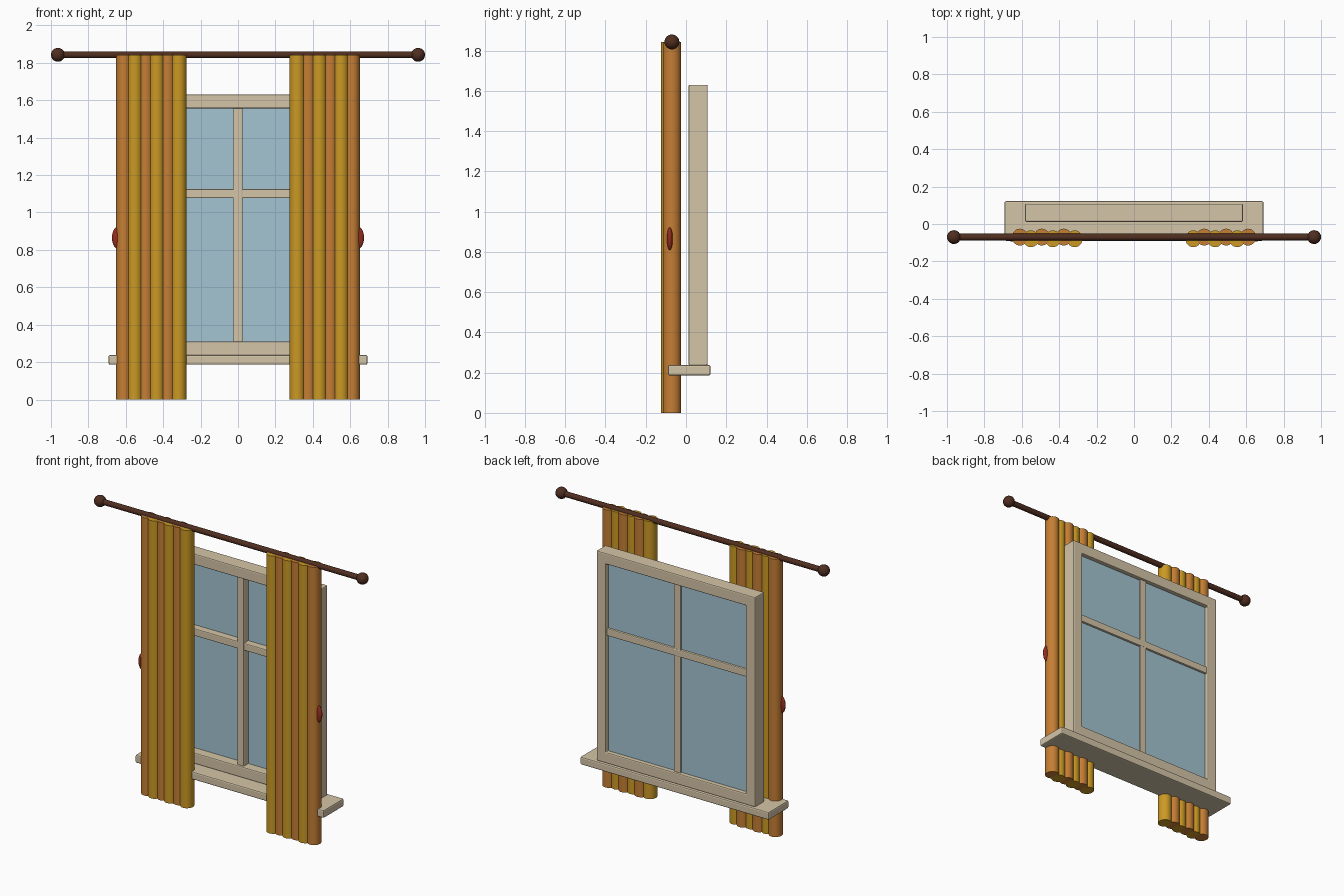
import bpy, bmesh, math

if "Cube" in bpy.data.objects:
    bpy.data.objects.remove(bpy.data.objects["Cube"])


def material(name, rgb):
    m = bpy.data.materials.new(name)
    m.diffuse_color = (*rgb, 1)
    m.use_nodes = True
    m.node_tree.nodes["Principled BSDF"].inputs["Base Color"].default_value = m.diffuse_color
    return m


CREAM = material("cream_paint", (0.66, 0.56, 0.39))
GLASS = material("pale_blue_glass", (0.37, 0.56, 0.65))
WOOD = material("dark_wood", (0.08, 0.027, 0.014))
GOLD = material("gold_cloth", (0.60, 0.32, 0.018))
ORANGE = material("orange_cloth", (0.56, 0.21, 0.035))
RED = material("red_tieback", (0.30, 0.026, 0.012))


def finish(name, bm, mat, bevel=0, smooth=False):
    bmesh.ops.recalc_face_normals(bm, faces=bm.faces)
    me = bpy.data.meshes.new(name)
    bm.to_mesh(me)
    bm.free()
    ob = bpy.data.objects.new(name, me)
    bpy.context.collection.objects.link(ob)
    me.materials.append(mat)
    if bevel:
        mod = ob.modifiers.new("bevel", 'BEVEL')
        mod.width, mod.segments = bevel, 2
    if smooth:
        bpy.ops.object.select_all(action='DESELECT')
        ob.select_set(True)
        bpy.context.view_layer.objects.active = ob
        bpy.ops.object.shade_smooth_by_angle(angle=math.radians(40))
    return ob


def box(name, x, y, z, mat, bevel=0):
    """Box from (min, max) pairs."""
    bm = bmesh.new()
    bmesh.ops.create_cube(bm, size=1)
    for v in bm.verts:
        v.co = [(a + b) / 2 + c * (b - a) for (a, b), c in zip((x, y, z), v.co)]
    return finish(name, bm, mat, bevel)


def ellipsoid(name, centre, radii, mat):
    bm = bmesh.new()
    bmesh.ops.create_uvsphere(bm, u_segments=24, v_segments=16, radius=1)
    bmesh.ops.scale(bm, vec=radii, verts=bm.verts)
    bmesh.ops.translate(bm, vec=centre, verts=bm.verts)
    return finish(name, bm, mat, smooth=True)


def cylinder(name, centre, radii, length, mat, along_x=False):
    bm = bmesh.new()
    bmesh.ops.create_cone(bm, cap_ends=True, segments=28, radius1=1, radius2=1, depth=length)
    for v in bm.verts:
        x, y, z = v.co.x * radii[0], v.co.y * radii[1], v.co.z
        v.co = (z, y, x) if along_x else (x, y, z)
    bmesh.ops.translate(bm, vec=centre, verts=bm.verts)
    return finish(name, bm, mat, smooth=True)


# Window frame: one rectangular ring
bm = bmesh.new()
zc = (0.237 + 1.63) / 2
rings = []
for y in (0.012, 0.108):
    for hx, hz in ((0.583, 0.6965), (0.513, 0.6235)):
        rings.append([bm.verts.new((sx * hx, y, zc + sz * hz))
                      for sx, sz in ((-1, -1), (1, -1), (1, 1), (-1, 1))])
for a, b in ((0, 1), (2, 3), (0, 2), (1, 3)):
    for i in range(4):
        j = (i + 1) % 4
        bm.faces.new((rings[a][i], rings[a][j], rings[b][j], rings[b][i]))
finish("window_frame", bm, CREAM, bevel=0.007)

# Glazing bars, glass and sill
box("vertical_bar", (-0.025, 0.025), (0.025, 0.093), (0.30, 1.57), CREAM, 0.006)
box("cross_bar", (-0.52, 0.52), (0.027, 0.095), (1.077, 1.126), CREAM, 0.006)
box("glass", (-0.52, 0.52), (0.073, 0.081), (0.30, 1.57), GLASS)
box("sill", (-0.692, 0.692), (-0.09, 0.122), (0.186, 0.238), CREAM, 0.008)

# Curtain rod
ROD_Z = 1.843
cylinder("curtain_rod", (0, -0.07, ROD_Z), (0.018, 0.018), 1.92, WOOD, along_x=True)

for side, s in (("left", -1), ("right", 1)):
    ellipsoid(side + "_finial", (s * 0.963, -0.07, ROD_Z), (0.037, 0.037, 0.037), WOOD)
    # Curtain folds alternate back and front, from the outer edge inwards
    for i in range(6):
        front = i % 2
        cylinder(f"{side}_curtain_fold_{i + 1}",
                 (s * (0.610 - i * 0.0586), -0.079 if front else -0.070, ROD_Z / 2),
                 (0.042, 0.045), ROD_Z, GOLD if front else ORANGE)
    # Tieback showing at the outer edge
    ellipsoid(side + "_tieback", (s * 0.640, -0.080, 0.865), (0.034, 0.015, 0.060), RED)
